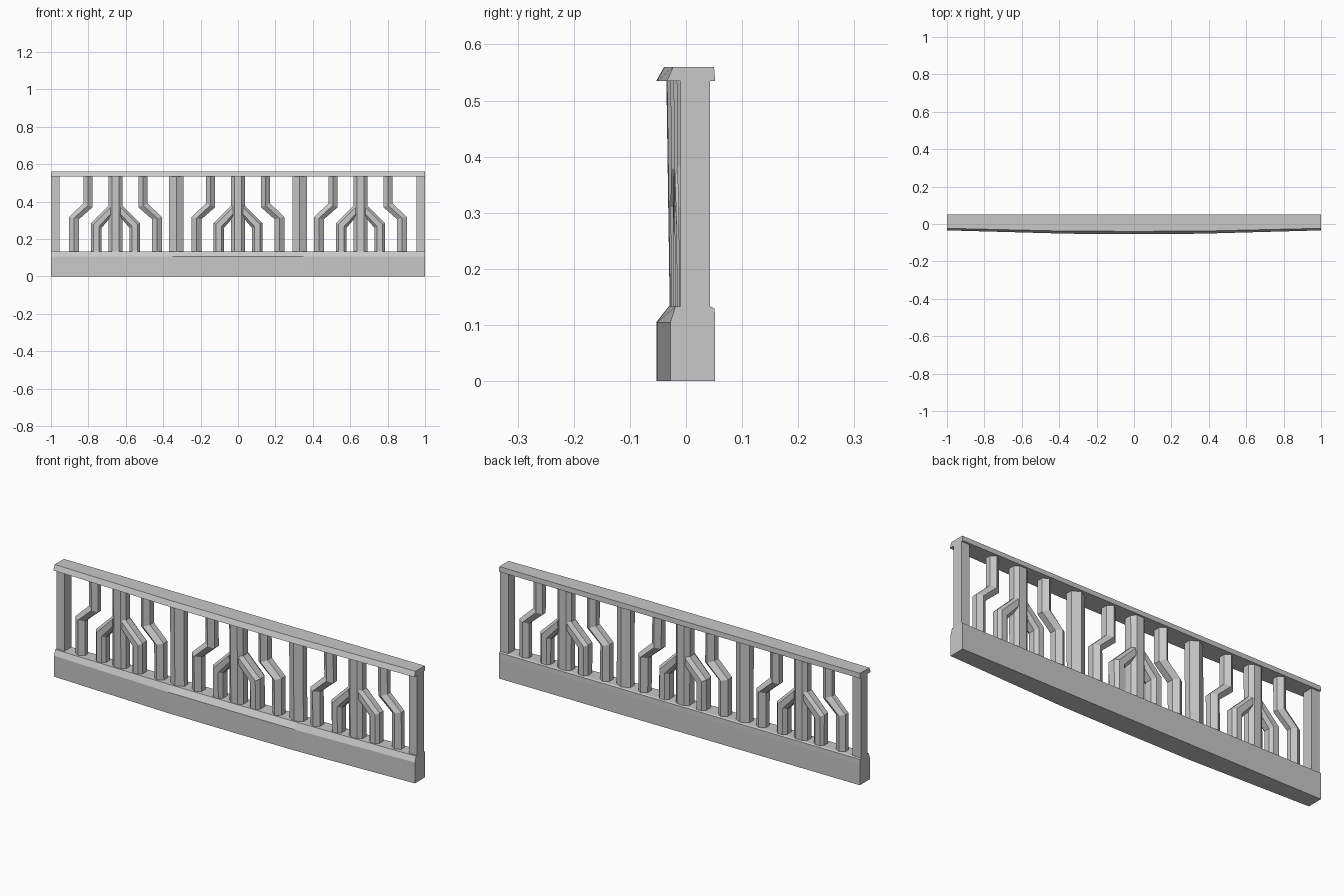
import bpy
import bmesh

cube = bpy.data.objects.get("Cube")
if cube:
    bpy.data.objects.remove(cube, do_unlink=True)

stone = bpy.data.materials.new("grey stone")
stone.use_nodes = True
GREY = (0.58, 0.58, 0.58, 1)
stone.diffuse_color = GREY
stone.node_tree.nodes["Principled BSDF"].inputs["Base Color"].default_value = GREY


def bow(x):
    """Forward bulge of the front: 0 at the ends, 1 in the middle."""
    return min(1, 0.95 + (0.35 - abs(x)) / 7) if abs(x) < 0.35 else (1 - abs(x)) * 0.95 / 0.65


def loft(name, rings):
    """Skin a list of equal-length rings of points and cap both ends."""
    bm = bmesh.new()
    loops = [[bm.verts.new(p) for p in ring] for ring in rings]
    n = len(loops[0])
    for a, b in zip(loops, loops[1:]):
        for i in range(n):
            j = (i + 1) % n
            bm.faces.new((a[i], a[j], b[j], b[i]))
    bm.faces.new(loops[0])
    bm.faces.new(loops[-1])
    bmesh.ops.recalc_face_normals(bm, faces=bm.faces)
    mesh = bpy.data.meshes.new(name)
    bm.to_mesh(mesh)
    bm.free()
    mesh.materials.append(stone)
    obj = bpy.data.objects.new(name, mesh)
    bpy.context.collection.objects.link(obj)
    return obj


def beam(name, profile):
    """Long member; profile points are (y, bulge amount, z)."""
    loft(name, [[(x, y - k * bow(x), z) for y, k, z in profile]
                for x in (-1, -0.35, 0, 0.35, 1)])


# Bowed plinth and top rail
beam("base_plinth", [(-0.028, 0.025, 0), (-0.028, 0.025, 0.105), (-0.019, 0.012, 0.133),
                     (0.044, 0, 0.133), (0.051, 0, 0.129), (0.052, 0, 0.105), (0.052, 0, 0)])
beam("top_rail", [(-0.034, 0.019, 0.535), (-0.023, 0.016, 0.56),
                  (0.050, 0, 0.56), (0.052, 0, 0.535)])

# Cross-sections: (side -1..1, depth 0 front .. 1 back)
RIDGED = [(0, 0), (1, 0.28), (1, 0.72), (0, 1), (-1, 0.72), (-1, 0.28)]
FLAT = [(0.5, 0), (1, 0.25), (1, 0.75), (0.5, 1), (-0.5, 1), (-1, 0.75), (-1, 0.25), (-0.5, 0)]
SQUARE = [(1, 0), (1, 1), (-1, 1), (-1, 0)]
LOW, HIGH, BACK = 0.128, 0.54, 0.043


def baluster(name, section, stations):
    """Upright member; stations are (x, z, half width, mitre rise)."""
    rings = []
    for x, z, half, rise in stations:
        ring = []
        for u, v in section:
            px, pz = x + u * half, z + u * rise
            lean = (pz - LOW) / (HIGH - LOW)
            front = -0.009 - bow(x) * (0.020 + 0.006 * lean)
            ring.append((px, front + v * (BACK - front), pz))
        rings.append(ring)
    loft(name, rings)


def post(name, x, half, section):
    baluster(name, section, [(x, LOW, half, 0), (x, HIGH, half, 0)])


# End posts and dividing posts
for s, side in ((1, "left"), (-1, "right")):
    post(f"end_post_{side}", s * 0.977, 0.023, SQUARE)
    post(f"dividing_post_{side}", s * 0.33, 0.038, RIDGED)

# Three repeated tree-shaped motifs
for cx, place in ((-0.655, "right"), (0, "middle"), (0.655, "left")):
    post(f"trunk_{place}", cx, 0.038, FLAT)
    for s, side in ((1, "left"), (-1, "right")):
        baluster(f"cranked_bar_{place}_{side}", RIDGED, [
            (cx + s * 0.222, LOW, 0.026, 0),
            (cx + s * 0.222, 0.311, 0.026, s * 0.006),
            (cx + s * 0.147, 0.380, 0.025, s * 0.010),
            (cx + s * 0.147, HIGH, 0.025, 0)])
        baluster(f"branch_{place}_{side}", FLAT, [
            (cx + s * 0.103, LOW, 0.028, 0),
            (cx + s * 0.103, 0.272, 0.028, s * 0.013),
            (cx + s * 0.026, 0.352, 0.001, s * 0.035)])
